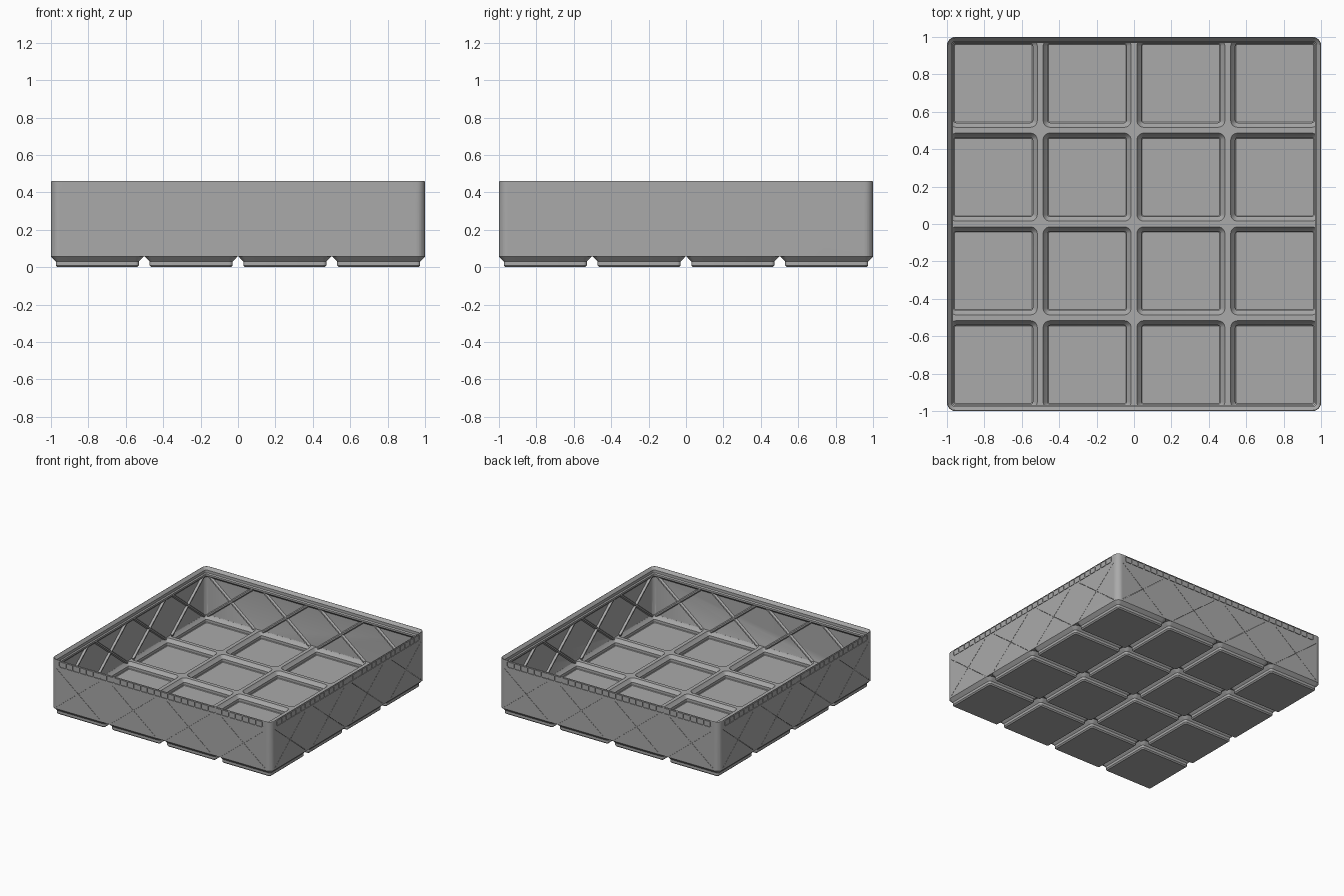
import bpy, bmesh, math
from mathutils import Matrix, Vector

cube = bpy.data.objects.get("Cube")
if cube:
    bpy.data.objects.remove(cube, do_unlink=True)

PITCH = 0.5015
CELLS = [(i - 1.5) * PITCH for i in range(4)]
FOOT_TOP = 0.057
HEIGHT = 0.46

grey = bpy.data.materials.new("plain_grey")
grey.use_nodes = True
COLOUR = (0.4, 0.4, 0.4, 1)
grey.diffuse_color = COLOUR
grey.node_tree.nodes["Principled BSDF"].inputs["Base Color"].default_value = COLOUR


def make_object(name, bm):
    bmesh.ops.recalc_face_normals(bm, faces=bm.faces)
    mesh = bpy.data.meshes.new(name)
    bm.to_mesh(mesh)
    bm.free()
    mesh.materials.append(grey)
    obj = bpy.data.objects.new(name, mesh)
    bpy.context.collection.objects.link(obj)
    return obj


def loft(bm, sections, cx=0, cy=0, steps=6):
    """Closed solid through rounded squares given as (half width, radius, z)."""
    rings = []
    for half, radius, z in sections:
        ring = []
        for corner in range(4):
            turn = Matrix.Rotation(corner * math.pi / 2, 3, 'Z')
            for s in range(steps + 1):
                a = s / steps * math.pi / 2
                p = turn @ Vector((half - radius + radius * math.cos(a),
                                   half - radius + radius * math.sin(a), z))
                ring.append(bm.verts.new(p + Vector((cx, cy, 0))))
        rings.append(ring)
    n = len(rings[0])
    for low, high in zip(rings, rings[1:]):
        for i in range(n):
            j = (i + 1) % n
            bm.faces.new((low[i], low[j], high[j], high[i]))
    bm.faces.new(rings[0])
    bm.faces.new(rings[-1])


def wall_bar(bm, side, x, z, angle, size, taper=1):
    """Bar lying on one outer wall; its inward face may be narrowed."""
    length, depth, width, inset = size
    verts = bmesh.ops.create_cube(bm, size=1)["verts"]
    for v in verts:
        if v.co.y > 0:
            v.co.z *= taper
        v.co = Vector((v.co.x * length, v.co.y * depth, v.co.z * width))
    place = (Matrix.Rotation(side * math.pi / 2, 4, 'Z')
             @ Matrix.Translation((x, -1 + inset, z))
             @ Matrix.Rotation(-angle, 4, 'Y'))
    bmesh.ops.transform(bm, matrix=place, verts=verts)


def boolean(target, tool, operation):
    mod = target.modifiers.new(operation.lower(), 'BOOLEAN')
    mod.object = tool
    mod.operation = operation
    mod.solver = 'MANIFOLD'
    bpy.context.view_layer.objects.active = target
    bpy.ops.object.modifier_apply(modifier=mod.name)
    bpy.data.objects.remove(tool, do_unlink=True)


# Walls, stacking lip and raised floor as one continuous section
R = 0.045
inner = [(0.996, HEIGHT), (0.977, 0.438), (0.977, 0.416), (0.969, 0.408),
         (0.969, 0.394), (0.988, 0.375), (0.988, 0.066)]
profile = [(1, R, FOOT_TOP), (1, R, HEIGHT - 0.003), (0.998, R - 0.002, HEIGHT)]
profile += [(h, R - (1 - h), z) for h, z in inner]
bm = bmesh.new()
loft(bm, profile)
tray = make_object("tray_body", bm)

# Stepped feet below and matching pockets above, one per cell
foot_steps = [(0.2125, 0.01, 0), (0.222, 0.019, 0.0095), (0.222, 0.019, 0.031),
              (0.2478, 0.045, FOOT_TOP), (0.245, 0.042, 0.06)]
pocket_steps = [(0.207, 0.008, 0.014), (0.211, 0.012, 0.018), (0.211, 0.012, 0.04),
                (0.234, 0.035, 0.063), (0.237, 0.038, 0.07)]
feet, pockets = bmesh.new(), bmesh.new()
for x in CELLS:
    for y in CELLS:
        loft(feet, foot_steps, x, y)
        loft(pockets, pocket_steps, x, y)
boolean(tray, make_object("feet", feet), 'UNION')
boolean(tray, make_object("pocket_cutter", pockets), 'DIFFERENCE')

# Crossed dashed slits outside, crossed ribs inside, ladder grooves on the lip
slits, ribs = bmesh.new(), bmesh.new()
half_w, half_h, mid_z = 0.2, 0.16, 0.23
angle = math.atan2(half_h, half_w)
diagonal = 2 * math.hypot(half_w, half_h)
DASHES = 20
for side in range(4):
    for cx in CELLS:
        for sign in (-1, 1):
            for i in range(DASHES):
                t = (2 * i + 1) / DASHES - 1
                wall_bar(slits, side, cx + t * half_w, mid_z + sign * t * half_h,
                         sign * angle, (diagonal / DASHES * 0.65, 0.016, 0.003, 0))
            wall_bar(ribs, side, cx, mid_z, sign * angle,
                     (diagonal * 1.05, 0.018, 0.026, 0.019), 0.4)
    count = 31
    for i in range(count):
        x = (i - (count - 1) / 2) * 0.0615
        wall_bar(slits, side, x, 0.43, 0, (0.006, 0.012, 0.034, 0))
        if i < count - 1:
            for z in (0.407, 0.452):
                wall_bar(slits, side, x + 0.031, z, 0, (0.05, 0.012, 0.004, 0))
boolean(tray, make_object("slit_cutter", slits), 'DIFFERENCE')
make_object("wall_ribs", ribs)

# Smooth the rounded corners only
bpy.ops.object.select_all(action='DESELECT')
tray.select_set(True)
bpy.context.view_layer.objects.active = tray
bpy.ops.object.shade_smooth_by_angle(angle=math.radians(30))
